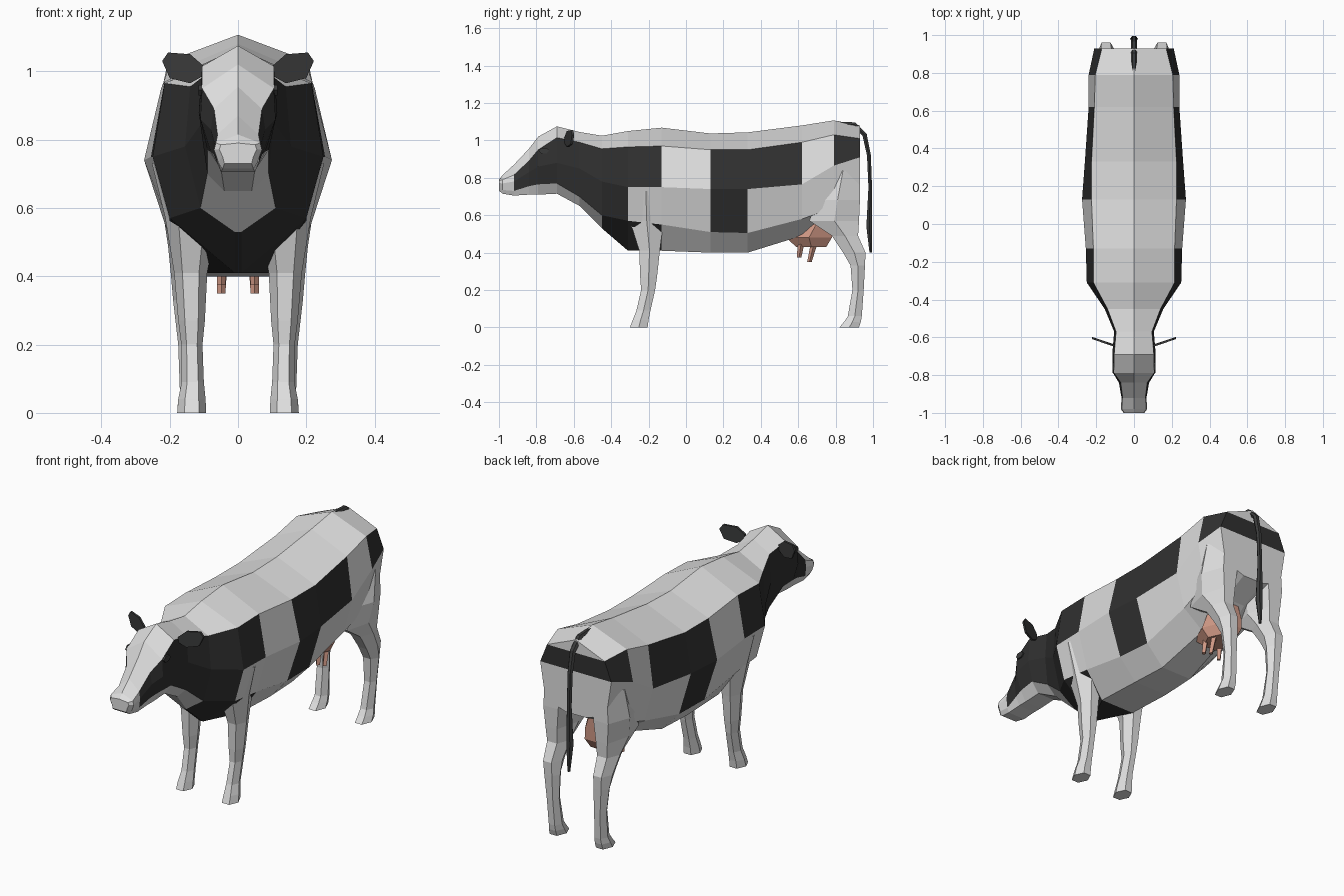
import bpy, bmesh, math
from mathutils import Vector

if "Cube" in bpy.data.objects:
    bpy.data.objects.remove(bpy.data.objects["Cube"])


def material(name, rgb):
    m = bpy.data.materials.new(name)
    m.diffuse_color = (*rgb, 1)
    m.use_nodes = True
    m.node_tree.nodes["Principled BSDF"].inputs["Base Color"].default_value = m.diffuse_color
    return m


WHITE = material("white hide", (0.74, 0.74, 0.74))
BLACK = material("black hide", (0.03, 0.03, 0.03))
GREY = material("dark ear and tail", (0.042, 0.043, 0.043))
PINK = material("udder pink", (0.62, 0.31, 0.23))


def finish(name, bm, mats, mirror=False):
    bmesh.ops.recalc_face_normals(bm, faces=bm.faces)
    me = bpy.data.meshes.new(name)
    bm.to_mesh(me)
    bm.free()
    for m in mats:
        me.materials.append(m)
    ob = bpy.data.objects.new(name, me)
    bpy.context.collection.objects.link(ob)
    if mirror:
        mod = ob.modifiers.new("Mirror", 'MIRROR')
        mod.use_mirror_merge = False
    return ob


def loft(name, rings, mat, mirror=False):
    """Skin a list of closed point rings and cap both ends."""
    bm = bmesh.new()
    vs = [[bm.verts.new(p) for p in r] for r in rings]
    n = len(vs[0])
    for a, b in zip(vs, vs[1:]):
        for i in range(n):
            j = (i + 1) % n
            bm.faces.new((a[i], a[j], b[j], b[i]))
    bm.faces.new(vs[0])
    bm.faces.new(vs[-1])
    return finish(name, bm, [mat], mirror)


def hide_loft(name, sections, pattern):
    """Section: y, ridge z, then x,z of edge, flank, lower side, belly.
    Pattern: one string per row, one letter per segment (w / b)."""
    bm = bmesh.new()
    vs = []
    for y, top, *xz in sections:
        half = list(zip(xz[::2], xz[1::2]))
        pts = [(0, top)] + half + [(-x, z) for x, z in reversed(half)]
        vs.append([bm.verts.new((x, y, z)) for x, z in pts])
    rows = [0, 1, 2, 3, 4, 3, 2, 1, 0]

    def face(verts, row, seg):
        bm.faces.new(verts).material_index = int(pattern[row][seg] == "b")

    for s, (a, b) in enumerate(zip(vs, vs[1:])):
        for i, row in enumerate(rows):
            j = (i + 1) % 9
            face((a[i], a[j], b[j], b[i]), row, s)
    for r, seg in ((vs[0], 0), (vs[-1], -1)):
        face((r[0], r[1], r[8]), 0, seg)
        for i in (1, 2, 3):
            face((r[i], r[i + 1], r[8 - i], r[9 - i]), i, seg)
    return finish(name, bm, [WHITE, BLACK])


def box_ring(z, y0, y1, x0, x1, n=6):
    """Horizontal n-sided ring filling a y and x range."""
    rx = (x1 - x0) / 2
    ry = (y1 - y0) / 2 / (math.sin(math.pi / 3) if n == 6 else 1)
    return [((x0 + x1) / 2 + rx * math.cos(2 * math.pi * i / n),
             (y0 + y1) / 2 + ry * math.sin(2 * math.pi * i / n), z)
            for i in range(n)]


# Trunk
hide_loft("body", [
    (-.45, 1.025, .14, .955, .155, .78, .11, .60, .01, .53),
    (-.31, 1.05, .215, .965, .25, .75, .20, .57, .01, .41),
    (-.13, 1.068, .215, .97, .255, .75, .20, .55, .10, .41),
    (.13, 1.037, .225, .95, .275, .74, .20, .51, .10, .40),
    (.33, 1.043, .225, .95, .26, .74, .19, .505, .09, .40),
    (.62, 1.08, .21, .99, .24, .765, .19, .58, .07, .49),
    (.79, 1.107, .205, 1.03, .24, .865, .20, .64, .06, .61),
    (.93, 1.08, .17, 1.01, .21, .91, .18, .72, .06, .68)],
    ["wwwwwww", "bbwbbwb", "bwwbwww", "bbwwwww", "bbwwwww"])

# Neck and head
hide_loft("head", [
    (-.45, 1.025, .14, .955, .155, .78, .11, .60, .01, .53),
    (-.57, 1.045, .095, .99, .105, .85, .09, .70, .04, .65),
    (-.69, 1.075, .105, 1.015, .115, .88, .09, .77, .05, .715),
    (-.79, 1.02, .105, .95, .11, .86, .08, .765, .05, .71),
    (-.84, .955, .07, .89, .08, .83, .07, .755, .05, .71),
    (-.92, .87, .06, .815, .066, .78, .06, .73, .05, .705),
    (-.98, .815, .065, .79, .07, .77, .058, .735, .045, .715),
    (-1.0, .79, .05, .785, .055, .772, .045, .75, .04, .73)],
    ["wwwwwww", "bbbbbww", "bbbbbww", "wwwwwww", "wwwwwww"])

# Legs
loft("front_leg", [box_ring(*r) for r in (
    (.73, -.30, -.13, .10, .252), (.57, -.30, -.12, .06, .213),
    (.41, -.25, -.14, .09, .187), (.27, -.245, -.155, .097, .175),
    (.20, -.24, -.165, .104, .166), (.09, -.265, -.19, .10, .165),
    (.04, -.285, -.20, .095, .175), (0, -.30, -.205, .093, .178))],
    WHITE, True)
loft("hind_leg", [box_ring(*r) for r in (
    (.84, .75, .93, .05, .225), (.68, .69, .93, .06, .236),
    (.57, .66, .925, .08, .217), (.49, .78, .92, .09, .205),
    (.40, .84, .96, .10, .196), (.33, .88, .957, .10, .19),
    (.20, .89, .95, .105, .175), (.06, .865, .94, .10, .17),
    (.03, .845, .935, .096, .176), (0, .82, .925, .095, .178))],
    WHITE, True)

# Ears: thin slanted plates
outline = [(.10, 1.015), (.14, 1.05), (.205, 1.055), (.222, 1.03),
           (.20, .98), (.14, .965), (.105, .985)]
loft("ear", [[(x, -.645 + (x - .10) * .34 + d, z) for x, z in outline]
             for d in (-.006, .006)], GREY, True)

# Eyes: low brows on the sides of the head
loft("eye", [[(x, -.76 + .028 * math.cos(a * math.pi / 3),
               .945 + .018 * math.sin(a * math.pi / 3)) for a in range(6)]
             for x in (.10, .115)], GREY, True)

# Tail with a thicker brush
path = [(.81, 1.09, .014, .012), (.90, 1.085, .017, .014),
        (.955, 1.03, .017, .014), (.978, .92, .015, .012),
        (.985, .75, .014, .011), (.98, .54, .021, .018),
        (.988, .40, .007, .008)]
rings = []
for i, (y, z, hx, ht) in enumerate(path):
    p, q = path[max(i - 1, 0)], path[min(i + 1, len(path) - 1)]
    d = Vector((q[0] - p[0], q[1] - p[1])).normalized()
    rings.append([(hx * math.cos(a * math.pi / 3),
                   y - d.y * ht * math.sin(a * math.pi / 3),
                   z + d.x * ht * math.sin(a * math.pi / 3)) for a in range(6)])
loft("tail", rings, GREY)

# Udder and teats
loft("udder", [box_ring(*r) for r in (
    (.60, .62, .78, -.06, .06), (.54, .60, .78, -.10, .10),
    (.48, .535, .78, -.105, .105), (.43, .59, .75, -.075, .075))], PINK)
for name, y, tip, low in (("front_teat", .615, .605, .375),
                          ("back_teat", .685, .66, .35)):
    loft(name, [box_ring(.45, y - .018, y + .018, .03, .062, 4),
                box_ring(low, tip - .012, tip + .012, .037, .061, 4)],
         PINK, True)
